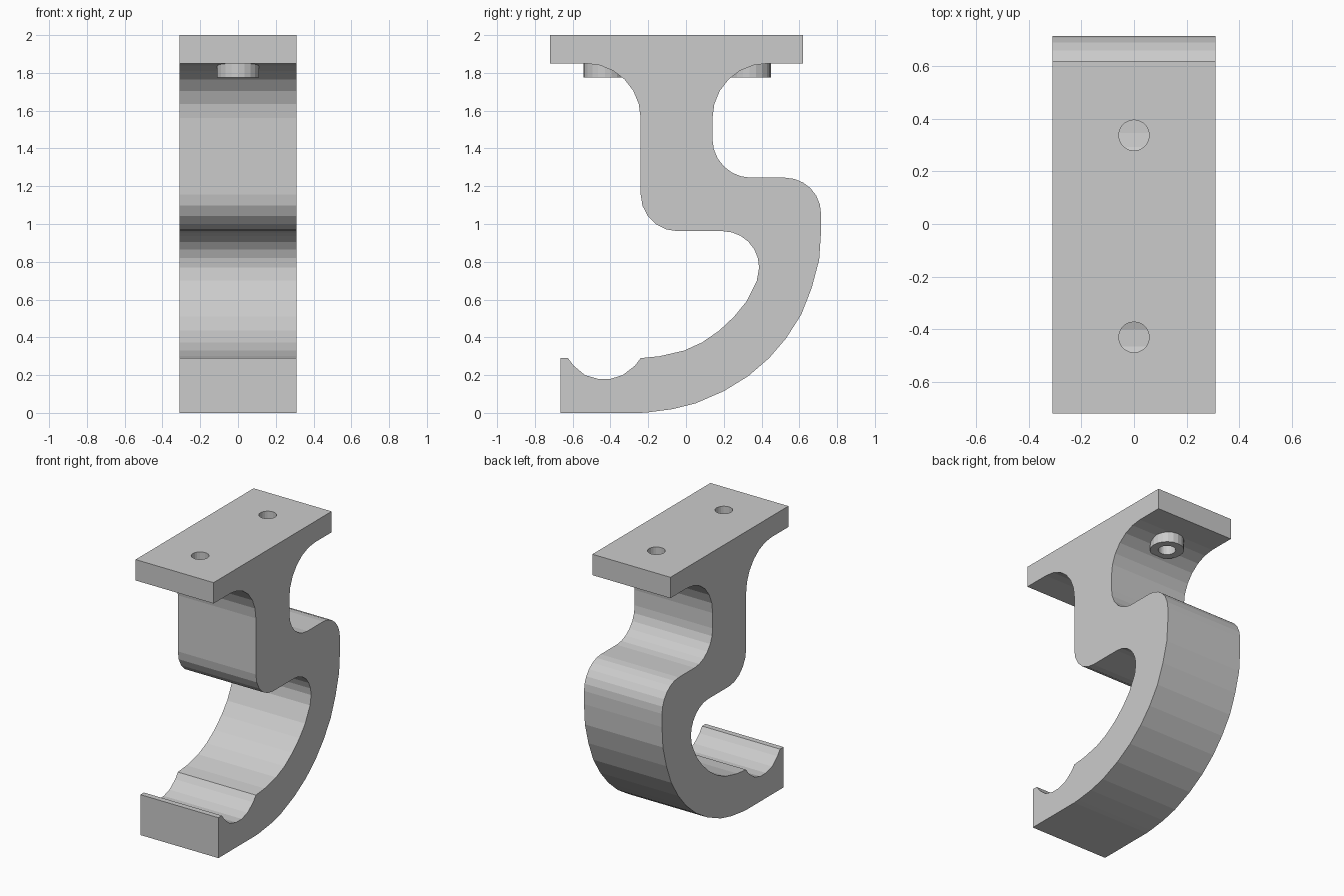
import bpy, bmesh
from math import sin, cos, radians

if "Cube" in bpy.data.objects:
    bpy.data.objects.remove(bpy.data.objects["Cube"])

HALF_W = 0.31


def arc(cy, cz, r, a0, a1, n):
    """Points of a circular fillet, angles in degrees."""
    return [(cy + r * cos(radians(a0 + (a1 - a0) * i / n)),
             cz + r * sin(radians(a0 + (a1 - a0) * i / n))) for i in range(n + 1)]


def extrude_profile(name, pts):
    bm = bmesh.new()
    face = bm.faces.new([bm.verts.new((-HALF_W, y, z)) for y, z in pts])
    res = bmesh.ops.extrude_face_region(bm, geom=[face])
    new = [v for v in res["geom"] if isinstance(v, bmesh.types.BMVert)]
    bmesh.ops.translate(bm, verts=new, vec=(2 * HALF_W, 0, 0))
    bmesh.ops.recalc_face_normals(bm, faces=bm.faces)
    mesh = bpy.data.meshes.new(name)
    bm.to_mesh(mesh)
    bm.free()
    ob = bpy.data.objects.new(name, mesh)
    bpy.context.collection.objects.link(ob)
    return ob


def cylinder(name, y, r, z0, z1):
    bpy.ops.mesh.primitive_cylinder_add(vertices=20, radius=r, depth=z1 - z0,
                                        location=(0, y, (z0 + z1) / 2))
    ob = bpy.context.object
    ob.name = name
    return ob


def boolean(target, tool, op):
    mod = target.modifiers.new(op.lower(), 'BOOLEAN')
    mod.operation, mod.solver, mod.object = op, 'EXACT', tool
    bpy.context.view_layer.objects.active = target
    bpy.ops.object.modifier_apply(modifier=mod.name)
    bpy.data.objects.remove(tool)


# Side profile (y, z): mounting plate and front of the stem
profile = [(-0.72, 2), (-0.72, 1.85)]
profile += arc(-0.53, 1.56, 0.29, 90, 0, 6)
profile += arc(-0.045, 1.157, 0.195, 180, 270, 5)
# Inside of the hook
profile += arc(0.195, 0.77, 0.192, 90, 0, 6)
profile += [(0.375, 0.70), (0.32, 0.59), (0.255, 0.51), (0.175, 0.435),
            (0.085, 0.373), (-0.01, 0.33), (-0.14, 0.30), (-0.24, 0.29)]
# Rod groove and tip
profile += [(-0.27, 0.25), (-0.335, 0.2), (-0.40, 0.18), (-0.465, 0.18),
            (-0.535, 0.2), (-0.595, 0.25), (-0.625, 0.29),
            (-0.665, 0.29), (-0.665, 0)]
# Outside of the hook
profile += [(-0.24, 0), (-0.20, 0.003), (-0.07, 0.02), (0.05, 0.05),
            (0.20, 0.115), (0.33, 0.195), (0.44, 0.29), (0.53, 0.395),
            (0.61, 0.52), (0.665, 0.66), (0.705, 0.81), (0.715, 0.96)]
profile += arc(0.525, 1.055, 0.19, 0, 90, 6)
# Back of the stem and plate
profile += arc(0.345, 1.45, 0.205, 270, 180, 6)
profile += arc(0.43, 1.56, 0.29, 180, 90, 6)
profile += [(0.62, 1.85), (0.62, 2)]

bracket = extrude_profile("hook_bracket", profile)

# Screw bosses under the plate, then screw holes through them
for y in (-0.43, 0.337):
    boolean(bracket, cylinder("screw_boss", y, 0.112, 1.775, 1.93), 'UNION')
    boolean(bracket, cylinder("hole_cutter", y, 0.058, 1.7, 2.1), 'DIFFERENCE')
